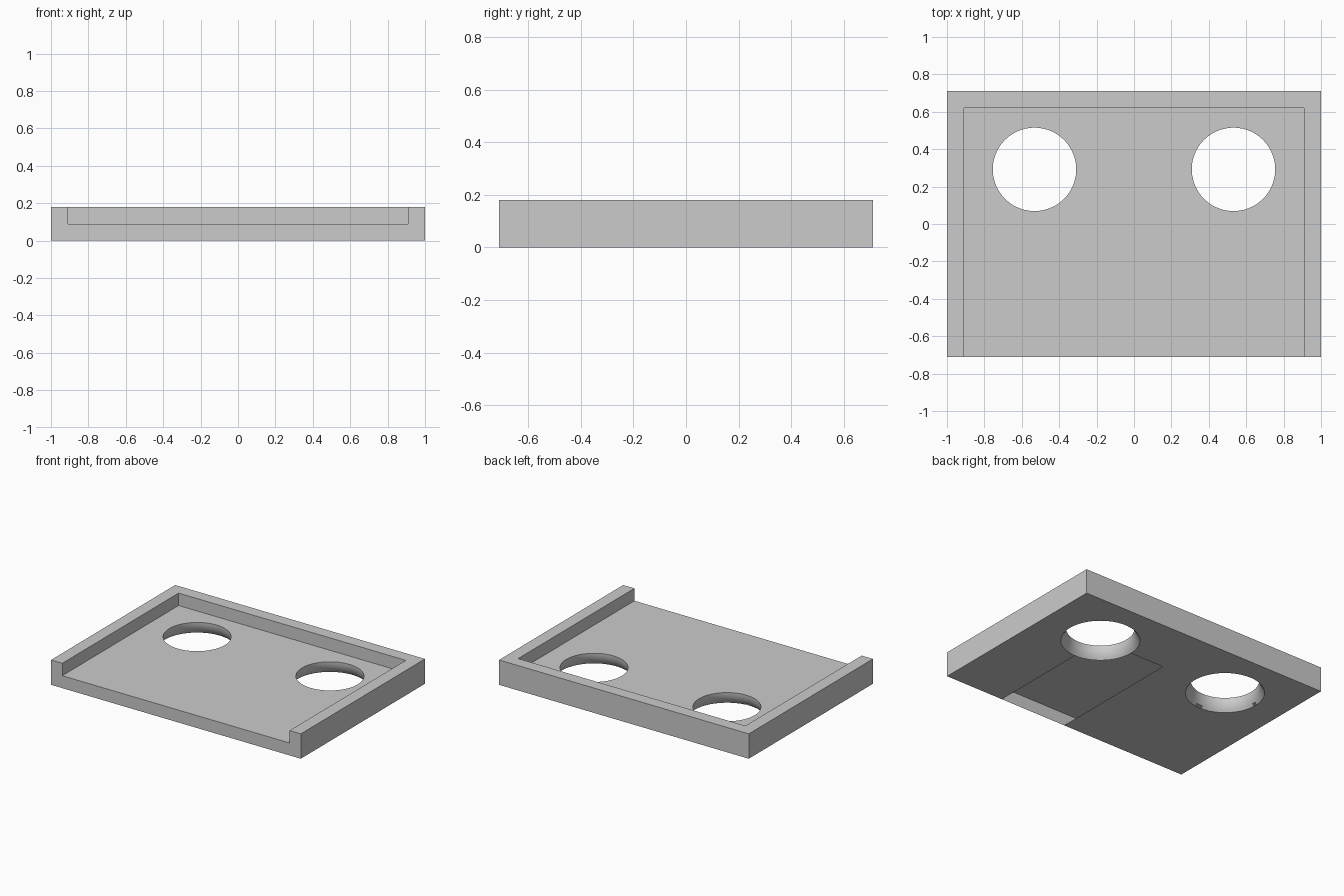
import bpy
import bmesh
import math

cube = bpy.data.objects.get("Cube")
if cube:
    bpy.data.objects.remove(cube, do_unlink=True)

HALF_X, HALF_Y, HEIGHT = 1.0, 0.71, 0.18
FLOOR, WALL = 0.09, 0.09
HOLE_X, HOLE_Y = 0.532, 0.292
HOLE_R, FLARE = 0.223, 0.036

grey = bpy.data.materials.new("light grey")
grey.use_nodes = True
colour = (0.6, 0.6, 0.6, 1)
grey.diffuse_color = colour
grey.node_tree.nodes["Principled BSDF"].inputs["Base Color"].default_value = colour


def add_object(name, bm):
    bmesh.ops.recalc_face_normals(bm, faces=bm.faces)
    mesh = bpy.data.meshes.new(name)
    bm.to_mesh(mesh)
    bm.free()
    mesh.materials.append(grey)
    obj = bpy.data.objects.new(name, mesh)
    bpy.context.collection.objects.link(obj)
    return obj


def box(name, low, high):
    """Box split through the hole centres, so that no face encloses a hole."""
    bm = bmesh.new()
    bmesh.ops.create_cube(bm, size=1)
    for v in bm.verts:
        v.co = [b if c > 0 else a for c, a, b in zip(v.co, low, high)]
    planes = [((0, HOLE_Y, 0), (0, 1, 0))]
    planes += [((x, 0, 0), (1, 0, 0)) for x in (-HOLE_X, 0, HOLE_X)]
    for point, normal in planes:
        bmesh.ops.bisect_plane(bm, geom=bm.verts[:] + bm.edges[:] + bm.faces[:],
                               plane_co=point, plane_no=normal)
    return add_object(name, bm)


def flared_cutter(name, x, y, sides=64, steps=6):
    """Round cutter that curves outwards towards the underside."""
    arc = (FLOOR ** 2 + FLARE ** 2) / (2 * FLARE)
    profile = [(HOLE_R, FLOOR + 0.03)]
    for i in range(steps + 1):
        drop = FLOOR * i / steps
        profile.append((HOLE_R + arc - math.sqrt(arc ** 2 - drop ** 2), FLOOR - drop))
    profile.append((HOLE_R + FLARE, -0.03))
    bm = bmesh.new()
    rings = []
    for r, z in profile:
        angles = [math.tau * (k + 0.5) / sides for k in range(sides)]
        rings.append([bm.verts.new((x + r * math.cos(a), y + r * math.sin(a), z)) for a in angles])
    for upper, lower in zip(rings, rings[1:]):
        for k in range(sides):
            n = (k + 1) % sides
            bm.faces.new((upper[k], upper[n], lower[n], lower[k]))
    bm.faces.new(rings[0])
    bm.faces.new(rings[-1])
    return add_object(name, bm)


# Tray body, recess open at the front, and two holes
tray = box("tray", (-HALF_X, -HALF_Y, 0), (HALF_X, HALF_Y, HEIGHT))
cutters = [box("recess_cutter", (WALL - HALF_X, -HALF_Y - 0.1, FLOOR),
               (HALF_X - WALL, HALF_Y - WALL, HEIGHT + 0.1))]
for side, sign in (("left", 1), ("right", -1)):
    cutters.append(flared_cutter(side + "_hole_cutter", sign * HOLE_X, HOLE_Y))

bpy.ops.object.select_all(action="DESELECT")
bpy.context.view_layer.objects.active = tray
tray.select_set(True)
for cutter in cutters:
    cutter.hide_render = True
    mod = tray.modifiers.new(cutter.name, "BOOLEAN")
    mod.operation = "DIFFERENCE"
    mod.solver = "EXACT"
    mod.object = cutter
    bpy.ops.object.modifier_apply(modifier=mod.name)
    bpy.data.objects.remove(cutter, do_unlink=True)

bpy.ops.object.shade_smooth_by_angle(angle=math.radians(30))
